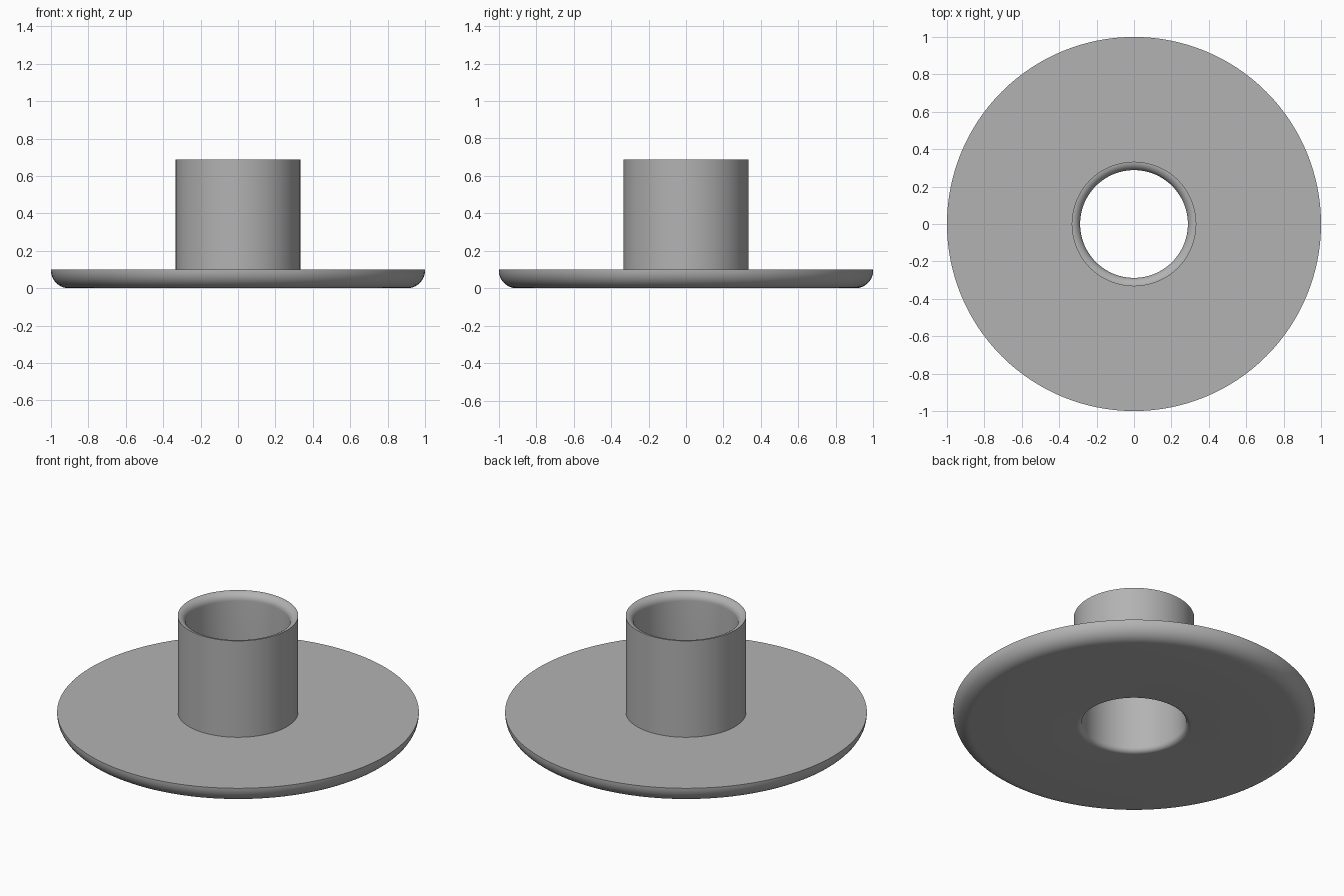
import bpy, bmesh, math

cube = bpy.data.objects.get("Cube")
if cube:
    bpy.data.objects.remove(cube, do_unlink=True)

OUTER, TUBE, BORE = 1.0, 0.333, 0.288
FLANGE_TOP, TOP = 0.1, 0.688
EDGE, LIP, BOTTOM_LIP = 0.095, TUBE - BORE, 0.03


def arc(cx, cz, r, start, end, steps=10):
    """Points (radius, height) along a fillet, angles in degrees."""
    angles = [math.radians(start + (end - start) * i / steps) for i in range(steps + 1)]
    return [(cx + r * math.cos(a), cz + r * math.sin(a)) for a in angles]


# Closed cross-section: rounded flange rim, tube wall, flared mouth, bore
profile = arc(BORE + BOTTOM_LIP, BOTTOM_LIP, BOTTOM_LIP, 180, 270)
profile += arc(OUTER - EDGE, EDGE, EDGE, 270, 360)
profile += [(OUTER, FLANGE_TOP), (TUBE, FLANGE_TOP), (TUBE, TOP)]
profile += arc(TUBE, TOP - LIP, LIP, 90, 180)[1:]

# Revolve the cross-section around z
bm = bmesh.new()
verts = [bm.verts.new((r, 0, z)) for r, z in profile]
edges = [bm.edges.new((v, verts[(i + 1) % len(verts)])) for i, v in enumerate(verts)]
bmesh.ops.spin(bm, geom=verts + edges, cent=(0, 0, 0), axis=(0, 0, 1),
               angle=math.tau, steps=128, use_merge=True)
bmesh.ops.remove_doubles(bm, verts=bm.verts, dist=0.0001)
bmesh.ops.recalc_face_normals(bm, faces=bm.faces)

mesh = bpy.data.meshes.new("flanged_bushing")
bm.to_mesh(mesh)
bm.free()
bushing = bpy.data.objects.new("flanged_bushing", mesh)
bpy.context.collection.objects.link(bushing)

# Plain grey material
grey = bpy.data.materials.new("grey")
grey.use_nodes = True
color = (0.45, 0.45, 0.45, 1)
grey.diffuse_color = color
grey.node_tree.nodes["Principled BSDF"].inputs["Base Color"].default_value = color
mesh.materials.append(grey)

# Smooth curves, crisp rims
bpy.ops.object.select_all(action="DESELECT")
bushing.select_set(True)
bpy.context.view_layer.objects.active = bushing
bpy.ops.object.shade_smooth_by_angle(angle=math.radians(30))
